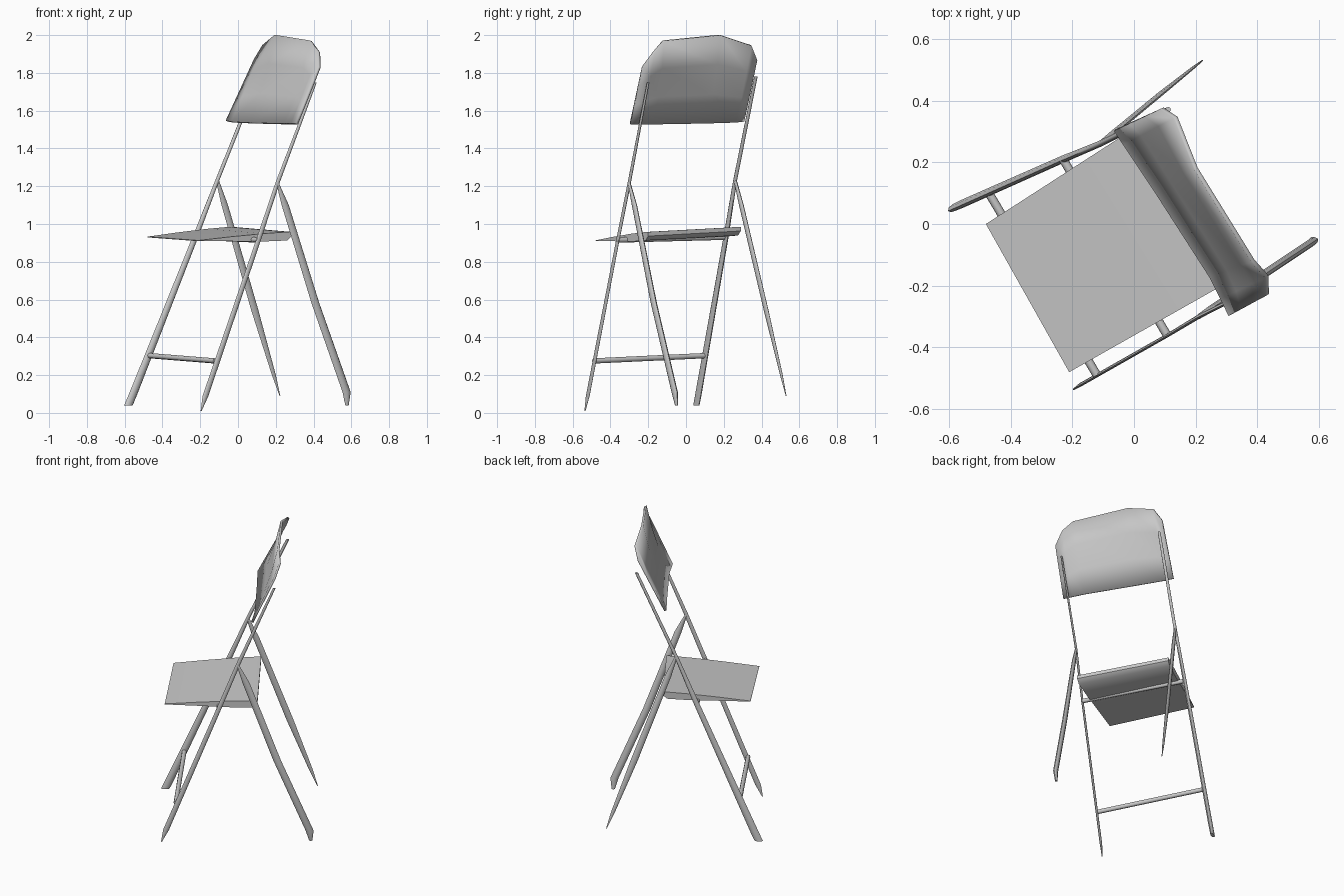
import bpy, bmesh, math
from mathutils import Vector

if "Cube" in bpy.data.objects:
    bpy.data.objects.remove(bpy.data.objects["Cube"])

metal = bpy.data.materials.new("grey metal")
metal.diffuse_color = (0.58, 0.58, 0.58, 1)
metal.use_nodes = True
metal.node_tree.nodes["Principled BSDF"].inputs["Base Color"].default_value = metal.diffuse_color

ACROSS = Vector((0.5, -0.866, 0))   # chair left to right
BACK = Vector((0.866, 0.5, 0))      # chair front to back
UP = Vector((0, 0, 1))


def finish(name, bm, angle):
    bmesh.ops.recalc_face_normals(bm, faces=bm.faces)
    mesh = bpy.data.meshes.new(name)
    bm.to_mesh(mesh)
    bm.free()
    mesh.materials.append(metal)
    obj = bpy.data.objects.new(name, mesh)
    bpy.context.collection.objects.link(obj)
    bpy.context.view_layer.objects.active = obj
    obj.select_set(True)
    bpy.ops.object.shade_smooth_by_angle(angle=math.radians(angle))
    obj.select_set(False)
    return obj


def bar(name, stations, axis_a, axis_b, sides=8):
    """Oval bar; each station is (position, half size along a, along b)."""
    bm = bmesh.new()
    rings = []
    for p, a, b in stations:
        ring = []
        for i in range(sides):
            t = math.tau * i / sides
            ring.append(bm.verts.new(Vector(p) + axis_a * a * math.cos(t) + axis_b * b * math.sin(t)))
        rings.append(ring)
    for r0, r1 in zip(rings, rings[1:]):
        for i in range(sides):
            j = (i + 1) % sides
            bm.faces.new((r0[i], r0[j], r1[j], r1[i]))
    bm.faces.new(rings[0])
    bm.faces.new(rings[-1])
    return finish(name, bm, 50)


# Long legs that carry on up to the backrest
bar("left_long_leg", [((-0.58, 0.055, 0.04), 0.026, 0.012), ((-0.555, 0.066, 0.10), 0.026, 0.013),
                      ((-0.23, 0.21, 0.92), 0.018, 0.012), ((-0.11, 0.26, 1.23), 0.012, 0.010),
                      ((0.11, 0.37, 1.78), 0.010, 0.009)], BACK, ACROSS)
bar("right_long_leg", [((-0.195, -0.535, 0.01), 0.003, 0.003), ((-0.172, -0.52, 0.09), 0.018, 0.006),
                       ((0.11, -0.36, 0.92), 0.015, 0.006), ((0.21, -0.30, 1.22), 0.013, 0.007),
                       ((0.41, -0.20, 1.75), 0.008, 0.006)], BACK, ACROSS)

# Rear legs hinged on the long legs
bar("left_rear_leg", [((-0.11, 0.26, 1.235), 0.009, 0.008), ((-0.07, 0.293, 1.10), 0.020, 0.009),
                      ((0.09, 0.425, 0.54), 0.022, 0.008), ((0.19, 0.505, 0.20), 0.012, 0.005),
                      ((0.222, 0.53, 0.09), 0.002, 0.002)], BACK, ACROSS)
bar("right_rear_leg", [((0.21, -0.30, 1.215), 0.008, 0.008), ((0.25, -0.273, 1.10), 0.022, 0.010),
                       ((0.41, -0.17, 0.58), 0.024, 0.013), ((0.575, -0.06, 0.11), 0.025, 0.013),
                       ((0.577, -0.05, 0.04), 0.010, 0.008)], BACK, ACROSS)

# Cross bars between the long legs
for name, p, q in (("foot_crossbar", (-0.47, 0.10, 0.303), (-0.12, -0.49, 0.275)),
                   ("seat_crossbar", (-0.23, 0.21, 0.93), (0.11, -0.365, 0.915))):
    bar(name, [(p, 0.014, 0.014), (q, 0.014, 0.014)], BACK, UP)

# Seat: thin at the front, deeper towards the back
fl, fr = Vector((-0.48, 0.0, 0.933)), Vector((-0.21, -0.48, 0.913))
bl, br = Vector((-0.03, 0.29, 0.985)), Vector((0.285, -0.20, 0.958))
bm = bmesh.new()
sections = []
for t, rise, depth in ((0, 0, 0.004), (0.35, 0.004, 0.024), (0.7, 0.005, 0.042), (0.95, 0.002, 0.045), (1, 0, 0.022)):
    l, r = fl.lerp(bl, t) + UP * rise, fr.lerp(br, t) + UP * rise
    sections.append([bm.verts.new(v) for v in (l, r, r - UP * depth, l - UP * depth)])
for s0, s1 in zip(sections, sections[1:]):
    for i in range(4):
        j = (i + 1) % 4
        bm.faces.new((s0[i], s0[j], s1[j], s1[i]))
bm.faces.new(sections[0])
bm.faces.new(sections[-1])
finish("seat", bm, 40)

# Backrest: curved panel with clipped top corners, columns from left to right
columns = [((-0.06, 0.305, 1.545), (0.09, 0.375, 1.87), 0.0),
           ((-0.03, 0.26, 1.54), (0.135, 0.345, 1.945), 0.005),
           ((0.07, 0.11, 1.535), (0.20, 0.18, 2.0), 0.015),
           ((0.25, -0.17, 1.53), (0.385, -0.12, 1.97), 0.015),
           ((0.285, -0.24, 1.53), (0.43, -0.17, 1.91), 0.005),
           ((0.312, -0.295, 1.53), (0.432, -0.23, 1.83), 0.0)]
bm = bmesh.new()
grid = []
for low, high, hollow in columns:
    low, high = Vector(low), Vector(high)
    grid.append([bm.verts.new(low.lerp(high, t) + BACK * hollow * math.sin(math.pi * t))
                 for t in (0, 0.33, 0.67, 1)])
for c0, c1 in zip(grid, grid[1:]):
    for k in range(3):
        bm.faces.new((c0[k], c1[k], c1[k + 1], c0[k + 1]))
backrest = finish("backrest", bm, 40)
shell = backrest.modifiers.new("thickness", 'SOLIDIFY')
shell.thickness = 0.014
shell.offset = 0
